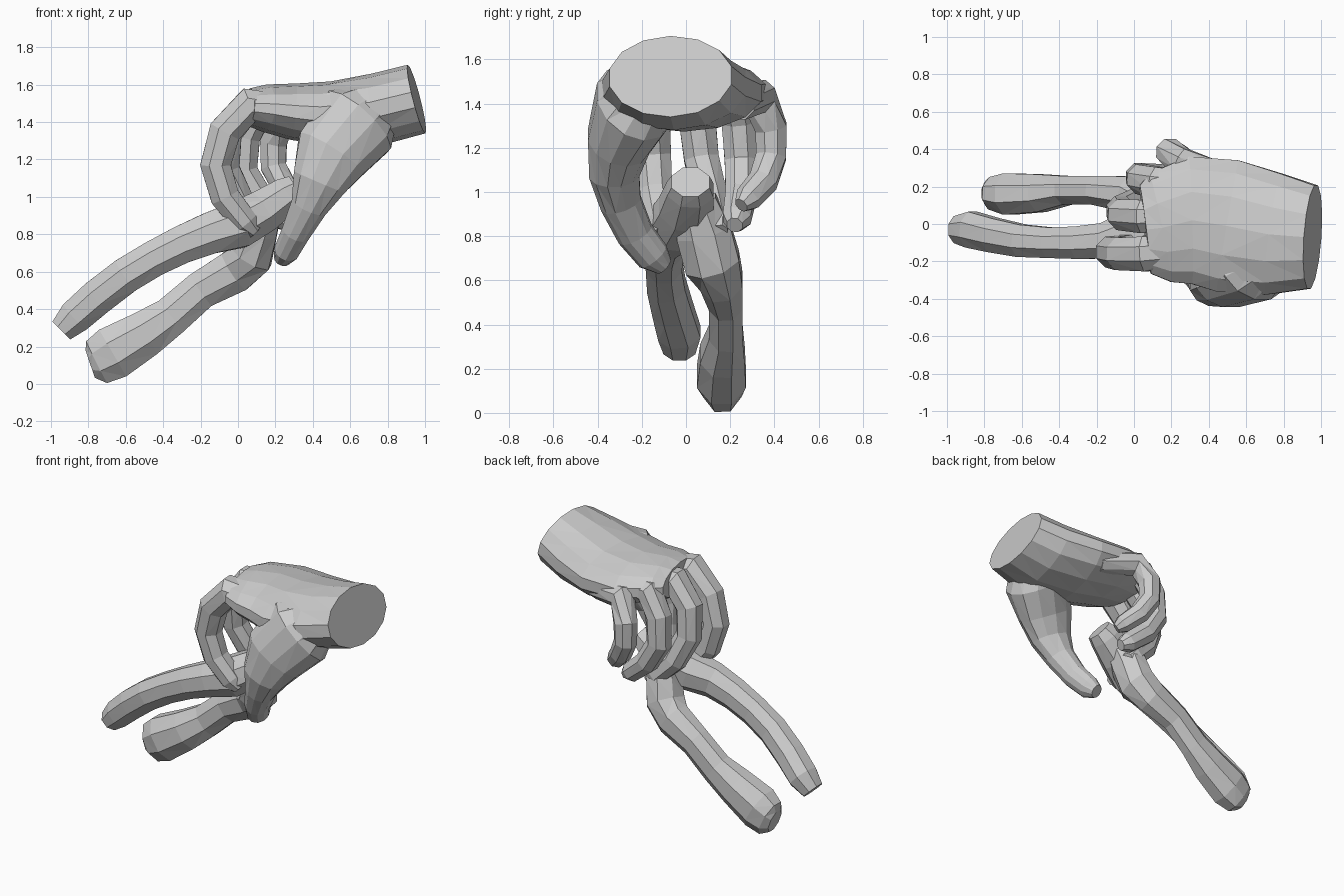
import bpy, bmesh, math
from mathutils import Vector


def tube(name, path, sides=8):
    """Low-poly limb: each path entry is x, y, z, radius along y, radius across."""
    bm = bmesh.new()
    pts = [Vector(p[:3]) for p in path]
    rings = []
    for i, p in enumerate(path):
        t = (pts[min(i + 1, len(pts) - 1)] - pts[max(i - 1, 0)]).normalized()
        side = Vector((0, 1, 0))
        side = (side - t * side.dot(t)).normalized()
        up = t.cross(side)
        ring = []
        for k in range(sides):
            a = 2 * math.pi * (k + 0.5) / sides
            ring.append(bm.verts.new(pts[i] + (side * math.cos(a) * p[3] + up * math.sin(a) * p[4])
                                     / math.cos(math.pi / sides) ** 0.5))
        rings.append(ring)
    for a, b in zip(rings, rings[1:]):
        for k in range(sides):
            n = (k + 1) % sides
            bm.faces.new((a[k], a[n], b[n], b[k]))
    bm.faces.new(rings[0])
    bm.faces.new(rings[-1])
    bmesh.ops.triangulate(bm, faces=[f for f in bm.faces if len(f.verts) == 4])
    bmesh.ops.recalc_face_normals(bm, faces=bm.faces)
    me = bpy.data.meshes.new(name)
    bm.to_mesh(me)
    bm.free()
    ob = bpy.data.objects.new(name, me)
    bpy.context.collection.objects.link(ob)
    return ob


def union(base, parts):
    """Weld the parts into the base and discard them."""
    bpy.context.view_layer.objects.active = base
    for p in parts:
        m = base.modifiers.new("weld", 'BOOLEAN')
        m.operation = 'UNION'
        m.solver = 'EXACT'
        m.object = p
        bpy.ops.object.modifier_apply(modifier=m.name)
        bpy.data.objects.remove(p)


# Palm and cut wrist
hand = tube("hand", [
    (.955, -.07, 1.523, .28, .187), (.75, -.055, 1.47, .33, .19), (.5, -.01, 1.445, .36, .17),
    (.3, .02, 1.455, .345, .15), (.14, -.02, 1.475, .3, .125), (.06, -.03, 1.48, .24, .1)], 14)

# Thumb with its broad fleshy base and web
thumb = tube("thumb", [
    (.75, -.15, 1.5, .15, .13), (.64, -.235, 1.4, .185, .23), (.5, -.305, 1.23, .145, .205),
    (.435, -.325, 1.08, .115, .15), (.38, -.295, .95, .095, .1), (.31, -.23, .81, .085, .078),
    (.26, -.15, .71, .078, .068), (.235, -.1, .665, .045, .045)], 12)

# Curled fingers: knuckle-to-tip paths with a base radius
fingers = {
    "index_finger": (.09, [(.25, -.14, 1.46), (.06, -.16, 1.49), (-.07, -.16, 1.35),
                           (-.12, -.15, 1.17), (-.07, -.14, 1.0), (.04, -.12, .86), (.09, -.11, .81)]),
    "middle_finger": (.086, [(.25, .05, 1.48), (.05, .04, 1.48), (-.06, .05, 1.34),
                             (-.07, .07, 1.15), (.01, .11, .98), (.13, .14, .86), (.18, .15, .82)]),
    "ring_finger": (.082, [(.3, .2, 1.46), (.12, .22, 1.46), (.04, .24, 1.32),
                           (.03, .25, 1.14), (.12, .25, .99), (.25, .23, .88), (.3, .22, .85)]),
    "little_finger": (.075, [(.5, .24, 1.4), (.25, .33, 1.43), (.19, .385, 1.29),
                             (.19, .385, 1.16), (.25, .35, 1.05), (.33, .28, .97), (.36, .25, .94)]),
}
taper = (1.0, 1.08, 1.0, .95, .9, .8, .45)
digits = [thumb] + [tube(n, [(*p, r * s, r * s) for p, s in zip(path, taper)])
                    for n, (r, path) in fingers.items()]
union(hand, digits)

# Held piece: upper prong runs from the blunt top end, lower prong branches off
held = tube("held_prongs", [
    (.315, .02, 1.045, .09, .08), (.26, .02, 1.01, .11, .1), (.13, .0, .92, .13, .12),
    (0, -.05, .85, .13, .13), (-.15, -.09, .805, .1, .115), (-.3, -.1, .745, .09, .105),
    (-.45, -.1, .67, .085, .1), (-.6, -.09, .58, .09, .1), (-.75, -.06, .465, .095, .1),
    (-.87, -.03, .36, .1, .095), (-.945, -.03, .285, .075, .07)])
lower = tube("lower_prong", [
    (.15, .04, .96, .1, .09), (.11, .08, .82, .13, .105), (.07, .12, .68, .13, .12),
    (-.02, .16, .6, .1, .12), (-.2, .18, .5, .08, .105), (-.36, .18, .36, .08, .11),
    (-.5, .165, .265, .105, .13), (-.67, .16, .165, .115, .15), (-.755, .165, .117, .09, .13),
    (-.79, .165, .105, .06, .08)])
union(held, [lower])
